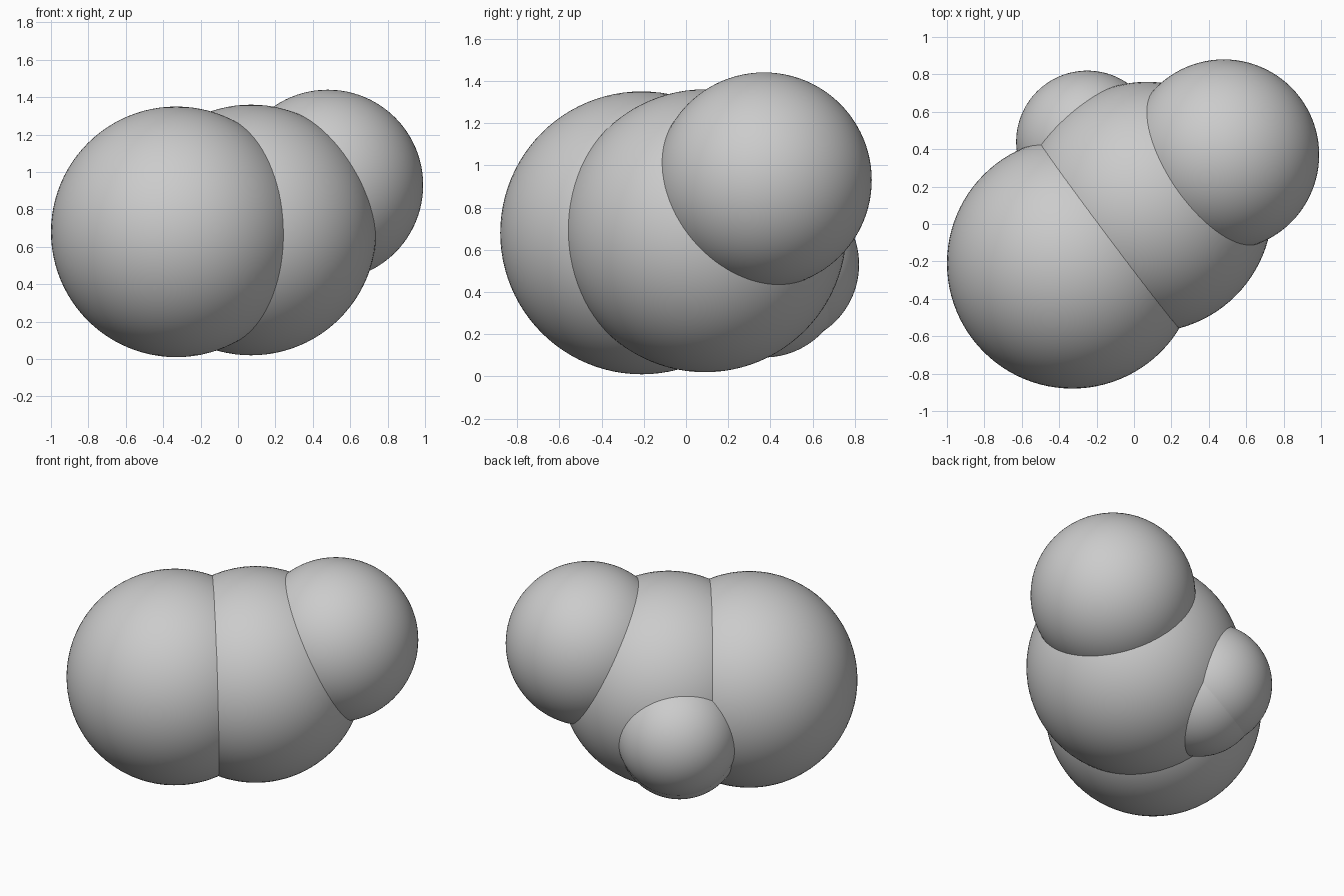
import bpy

if "Cube" in bpy.data.objects:
    bpy.data.objects.remove(bpy.data.objects["Cube"])

# Overlapping smooth balls: name, centre, radius
BALLS = [
    ("large_ball_front", (-0.33, -0.21, 0.68), 0.67),
    ("large_ball_middle", (0.07, 0.09, 0.69), 0.67),
    ("medium_ball", (0.48, 0.37, 0.93), 0.51),
    ("small_ball", (-0.25, 0.44, 0.53), 0.38),
    ("small_ball_lower", (-0.21, 0.37, 0.47), 0.38),
]


def add_ball(name, centre, radius):
    bpy.ops.mesh.primitive_uv_sphere_add(
        segments=96, ring_count=48, radius=radius, location=centre)
    ball = bpy.context.object
    ball.name = name
    bpy.ops.object.shade_smooth()
    return ball


for spec in BALLS:
    add_ball(*spec)
